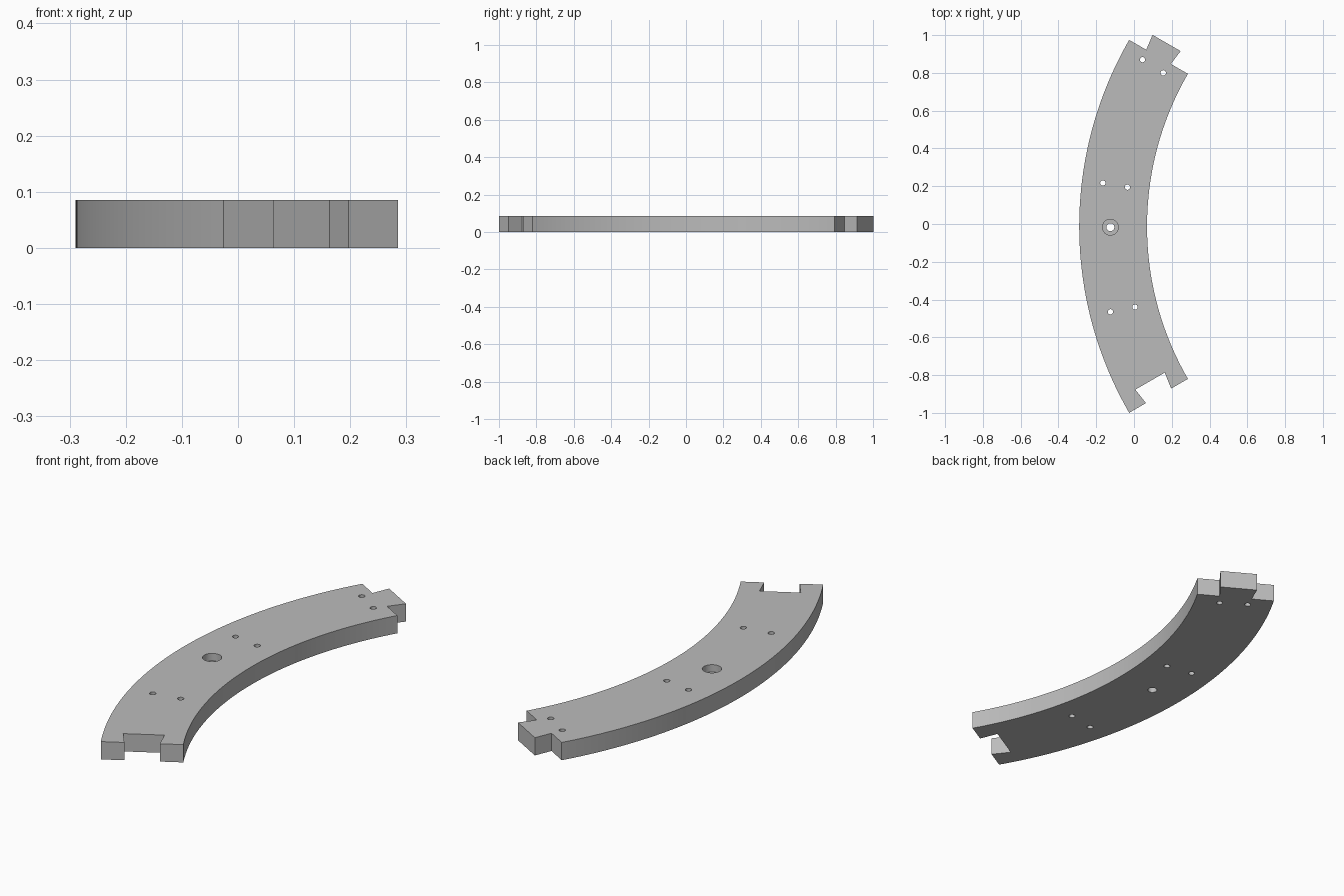
import bpy, bmesh
from math import sin, cos, radians
from mathutils import Vector

cube = bpy.data.objects.get("Cube")
if cube:
    bpy.data.objects.remove(cube, do_unlink=True)

HEIGHT = 0.085
CENTRE = Vector((1.684, -0.0125))
OUTER, INNER = 1.974, 1.615
MIDDLE = (OUTER + INNER) / 2
HALF_ANGLE = 30
STEPS = 64

grey = bpy.data.materials.new("plain grey")
grey.use_nodes = True
grey.diffuse_color = (0.5, 0.5, 0.5, 1)
grey.node_tree.nodes["Principled BSDF"].inputs["Base Color"].default_value = (0.5, 0.5, 0.5, 1)


def arc(radius, start, end):
    """Points on the track arc; angle zero points to -x, positive to +y."""
    angles = [radians(start + (end - start) * i / STEPS) for i in range(STEPS + 1)]
    return [CENTRE + radius * Vector((-cos(a), sin(a))) for a in angles]


def dovetail(side, root, tip, depth):
    """Four joint points from the outer edge to the inner edge of one end."""
    a = radians(HALF_ANGLE * side)
    radial = Vector((-cos(a), sin(a)))
    along = Vector((sin(a), cos(a)))
    shape = [(root, 0), (tip, depth), (-tip, depth), (-root, 0)]
    return [CENTRE + radial * (MIDDLE + r) + along * d for r, d in shape]


# Curved plate: tab at the back end, matching socket at the front end
outline = arc(OUTER, -HALF_ANGLE, HALF_ANGLE)
outline += dovetail(1, 0.075, 0.086, 0.085)
outline += arc(INNER, HALF_ANGLE, -HALF_ANGLE)
outline += reversed(dovetail(-1, 0.077, 0.09, 0.09))

bm = bmesh.new()
base = bm.faces.new([bm.verts.new((p.x, p.y, 0)) for p in outline])
result = bmesh.ops.extrude_face_region(bm, geom=[base])
top = [v for v in result["geom"] if isinstance(v, bmesh.types.BMVert)]
bmesh.ops.translate(bm, verts=top, vec=(0, 0, HEIGHT))
bmesh.ops.recalc_face_normals(bm, faces=bm.faces)
mesh = bpy.data.meshes.new("curved_plate")
bm.to_mesh(mesh)
bm.free()
mesh.materials.append(grey)
plate = bpy.data.objects.new("curved_plate", mesh)
bpy.context.collection.objects.link(plate)


def drill(x, y, radius, bottom=-0.05):
    """Cut a round hole from the top down to the given height."""
    upper = HEIGHT + 0.05
    bpy.ops.mesh.primitive_cylinder_add(
        vertices=32, radius=radius, depth=upper - bottom,
        location=(x, y, (upper + bottom) / 2))
    cutter = bpy.context.object
    cutter.name = "hole_cutter"
    cutter.hide_render = True
    cutter.data.materials.append(grey)
    cut = plate.modifiers.new("hole", "BOOLEAN")
    cut.operation = "DIFFERENCE"
    cut.solver = "EXACT"
    cut.object = cutter
    bpy.ops.object.select_all(action="DESELECT")
    plate.select_set(True)
    bpy.context.view_layer.objects.active = plate
    bpy.ops.object.modifier_apply(modifier=cut.name)
    bpy.data.objects.remove(cutter, do_unlink=True)


# Pin holes in pairs
for x, y in [(0.045, 0.87), (0.155, 0.8), (-0.165, 0.217),
             (-0.035, 0.195), (-0.125, -0.465), (0.005, -0.44)]:
    drill(x, y, 0.014)

# Counterbored screw hole
drill(-0.125, -0.017, 0.042, bottom=HEIGHT - 0.035)
drill(-0.125, -0.017, 0.021)

plate.select_set(True)
bpy.context.view_layer.objects.active = plate
bpy.ops.object.shade_smooth_by_angle(angle=radians(20))
